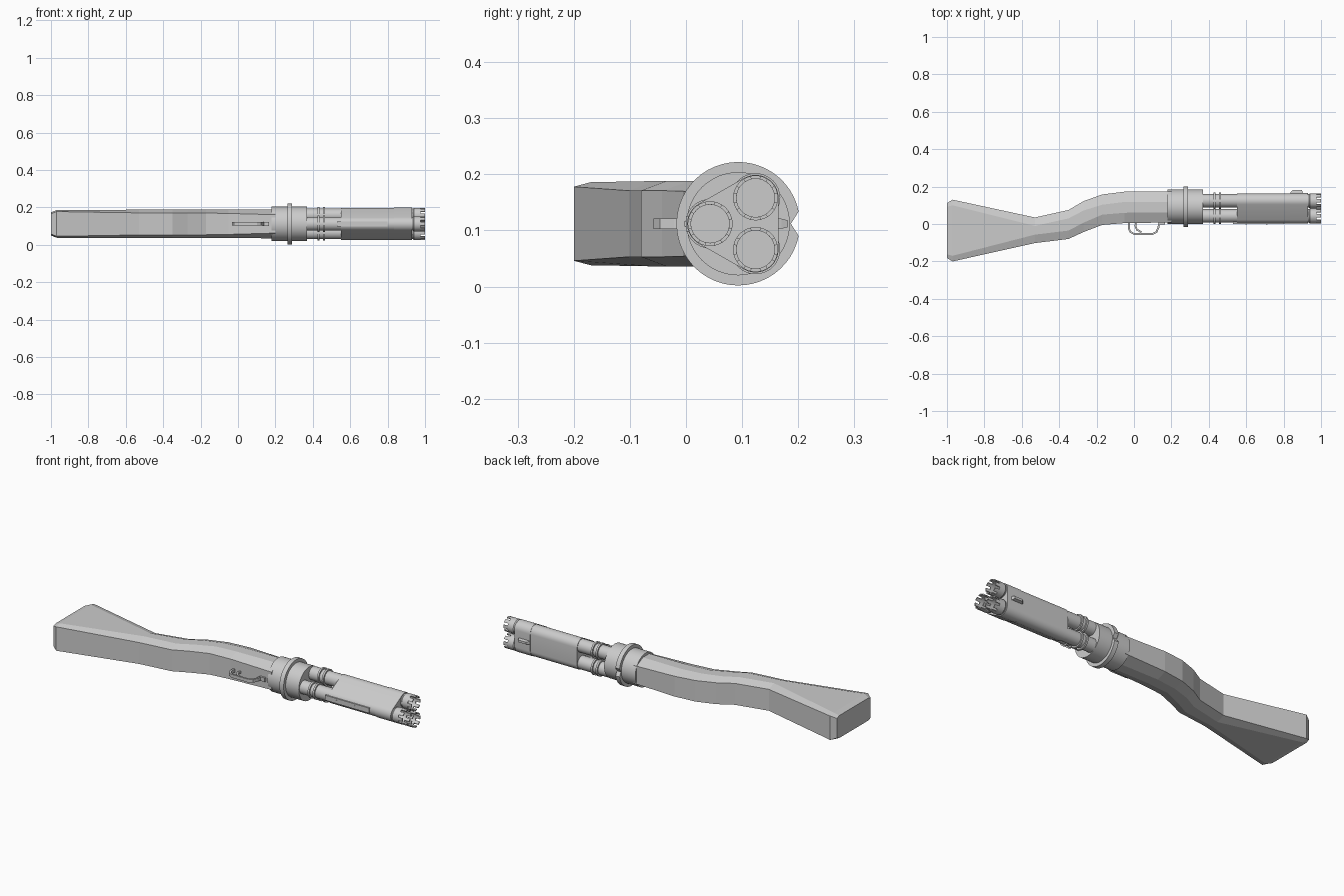
import bpy, bmesh, math
from math import sin, cos, pi, radians

if "Cube" in bpy.data.objects:
    bpy.data.objects.remove(bpy.data.objects["Cube"])

CY, CZ = 0.093, 0.112                       # axis of the receiver
BARRELS = [(0.043, CZ), (0.124, CZ + 0.046), (0.124, CZ - 0.046)]


def make(name, rings, closed_ends=True, smooth=False):
    """Skin a list of equally long point rings into one object."""
    bm = bmesh.new()
    vs = [[bm.verts.new(p) for p in r] for r in rings]
    n = len(vs[0])
    for a, b in zip(vs, vs[1:]):
        for i in range(n):
            j = (i + 1) % n
            bm.faces.new((a[i], a[j], b[j], b[i]))
    if closed_ends:
        bm.faces.new(vs[0][::-1])
        bm.faces.new(vs[-1])
    bmesh.ops.recalc_face_normals(bm, faces=bm.faces)
    me = bpy.data.meshes.new(name)
    bm.to_mesh(me)
    bm.free()
    ob = bpy.data.objects.new(name, me)
    bpy.context.collection.objects.link(ob)
    if smooth:
        bpy.ops.object.select_all(action='DESELECT')
        bpy.context.view_layer.objects.active = ob
        ob.select_set(True)
        bpy.ops.object.shade_smooth_by_angle(angle=radians(30))
    return ob


def lathe(name, profile, y, z, seg=32):
    """Turn (x, radius) points around an axis parallel to x."""
    rings = [[(x, y + r * cos(2 * pi * i / seg), z + r * sin(2 * pi * i / seg))
              for i in range(seg)] for x, r in profile]
    return make(name, rings, smooth=True)


def prism(name, outline, x0, x1, smooth=False):
    """Extrude a (y, z) outline along x."""
    return make(name, [[(x, y, z) for y, z in outline] for x in (x0, x1)], smooth=smooth)


def box(name, x0, x1, y0, y1, half):
    return prism(name, [(y0, CZ - half), (y1, CZ - half), (y1, CZ + half), (y0, CZ + half)], x0, x1)


def strap(name, path, thick, half):
    """Flat bent bar following an (x, y) path."""
    rings = []
    for i, (x, y) in enumerate(path):
        a, b = path[max(i - 1, 0)], path[min(i + 1, len(path) - 1)]
        dx, dy = b[0] - a[0], b[1] - a[1]
        l = math.hypot(dx, dy)
        nx, ny = -dy / l * thick / 2, dx / l * thick / 2
        rings.append([(x + s * nx, y + s * ny, CZ + h)
                      for s, h in ((1, half), (1, -half), (-1, -half), (-1, half))])
    return make(name, rings)


# Stock: x, top y, bottom y, half width, bevel in z, bevel in y
stations = [
    (-1.00, 0.112, -0.182, 0.062, 0.008, 0.02),
    (-0.97, 0.130, -0.200, 0.074, 0.008, 0.03),
    (-0.53, 0.035, -0.102, 0.076, 0.017, 0.045),
    (-0.35, 0.075, -0.080, 0.076, 0.017, 0.045),
    (-0.27, 0.122, -0.043, 0.076, 0.017, 0.05),
    (-0.17, 0.158, -0.005, 0.076, 0.018, 0.055),
    (-0.05, 0.173, 0.005, 0.076, 0.020, 0.055),
    (0.20, 0.173, 0.008, 0.077, 0.028, 0.055)]
make("stock", [[(x, y, CZ + z) for y, z in (
    (t, w - d), (t - c, w), (b + c, w), (b, w - d),
    (b, d - w), (b + c, -w), (t - c, -w), (t, d - w))]
    for x, t, b, w, d, c in stations])

# Receiver drum and notched flange
lathe("receiver", [(0.18, 0.092), (0.37, 0.092)], CY, CZ, 48)
angles = [0.2 + (2 * pi - 0.4) * i / 47 for i in range(48)]
flange = [(CY + 0.11 * cos(a), CZ + 0.11 * sin(a)) for a in angles]
prism("flange", flange + [(CY + 0.094, CZ)], 0.265, 0.29, smooth=True)

# Three barrels with band rings, hollow muzzles and toothed crowns
barrel = [(0.34, 0.036)]
for x in (0.425, 0.455):
    barrel += [(x, 0.036), (x, 0.044), (x + 0.01, 0.044), (x + 0.01, 0.036)]
barrel += [(0.935, 0.036), (0.94, 0.040), (0.975, 0.040), (0.975, 0.034), (0.92, 0.034)]
TEETH = 8
for n, (y, z) in enumerate(BARRELS):
    lathe(f"barrel_{n}", barrel, y, z)
    for t in range(TEETH):
        arc = [2 * pi * (t + (k / 4 - 0.5) * 0.6) / TEETH for k in range(5)]
        outline = [(y + 0.040 * cos(a), z + 0.040 * sin(a)) for a in arc]
        outline += [(y + 0.034 * cos(a), z + 0.034 * sin(a)) for a in reversed(arc)]
        prism(f"crown_tooth_{n}_{t}", outline, 0.974, 1.0)


def hull(r):
    """Rounded triangle wrapped around the three barrels."""
    pts = []
    for (y, z), mid in zip((BARRELS[2], BARRELS[1], BARRELS[0]), (-60, 60, 180)):
        for k in range(11):
            a = radians(mid - 60 + 12 * k)
            pts.append((y + r * cos(a), z + r * sin(a)))
    return pts


# Barrel shroud and its front collar
prism("shroud", hull(0.039), 0.55, 0.925, smooth=True)
prism("shroud_collar", hull(0.041), 0.835, 0.93, smooth=True)

# Underside rail with rivets, front sight
box("under_rail", 0.53, 0.80, 0.0, 0.02, 0.014)
for i, x in enumerate((0.60, 0.71)):
    box(f"rail_rivet_{i}", x - 0.005, x + 0.005, -0.003, 0.005, 0.005)
make("front_sight", [[(x0, y, CZ - h), (x1, y, CZ - h), (x1, y, CZ + h), (x0, y, CZ + h)]
     for y, x0, x1, h in ((0.155, 0.835, 0.905, 0.010), (0.17, 0.838, 0.902, 0.009),
                          (0.182, 0.850, 0.898, 0.006))])

# Trigger guard, trigger and guard mount
strap("trigger_guard", [(-0.027, 0.02), (-0.027, -0.025), (-0.018, -0.043), (0.0, -0.053),
                        (0.10, -0.053), (0.12, -0.043), (0.13, -0.02), (0.138, 0.02)], 0.01, 0.009)
strap("trigger", [(0.012, 0.02), (0.008, -0.01), (0.015, -0.03), (0.04, -0.044)], 0.01, 0.005)
box("guard_mount", 0.13, 0.165, -0.003, 0.02, 0.011)
